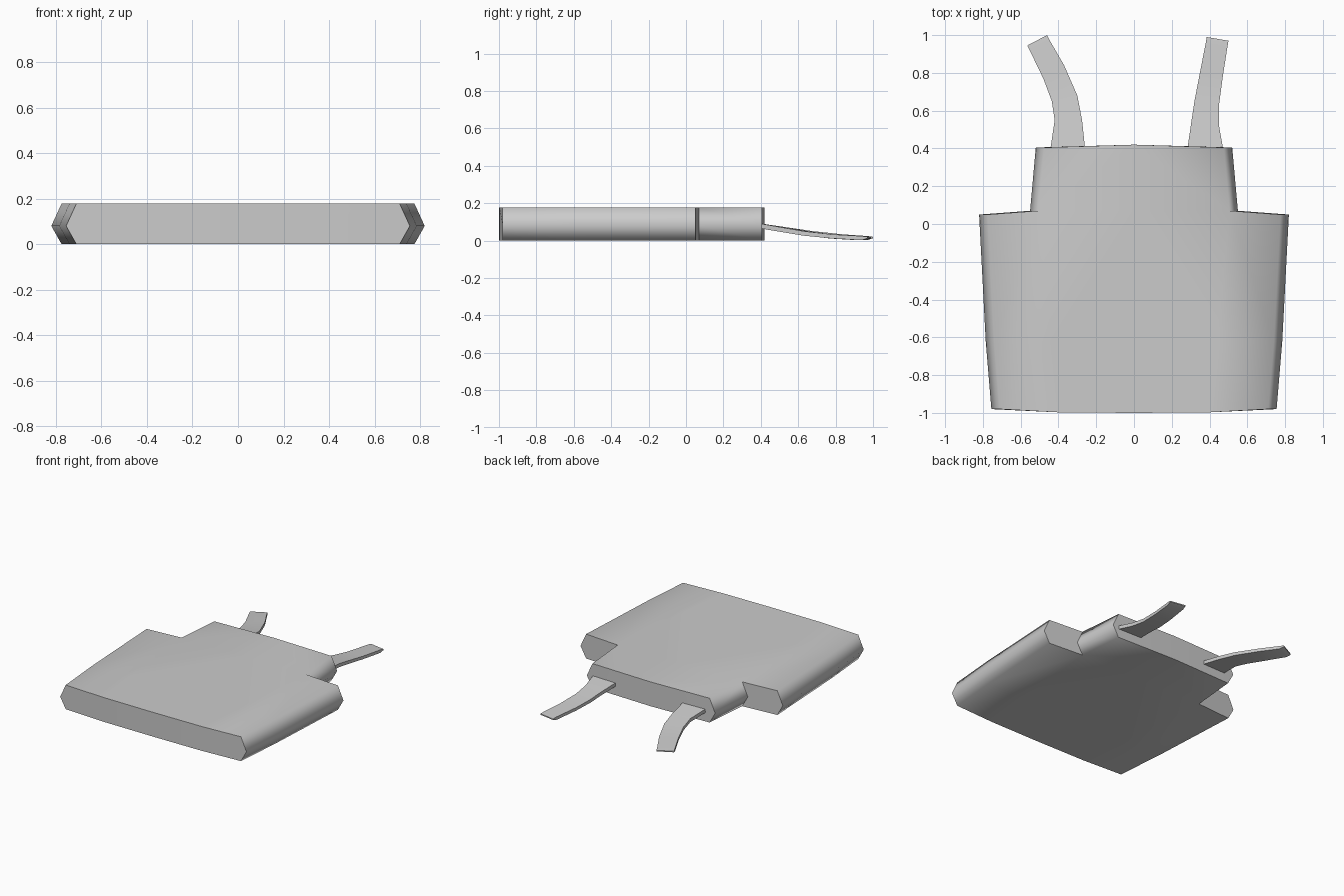
import bpy
import bmesh
import math

cube = bpy.data.objects.get("Cube")
if cube:
    bpy.data.objects.remove(cube)

grey = bpy.data.materials.new("light_grey")
grey.diffuse_color = (0.6, 0.6, 0.6, 1)
grey.use_nodes = True
grey.node_tree.nodes["Principled BSDF"].inputs["Base Color"].default_value = (0.6, 0.6, 0.6, 1)

MID, TOP, INSET = 0.08, 0.178, 0.045


def finish(bm, name, angle):
    bmesh.ops.remove_doubles(bm, verts=bm.verts, dist=0.0005)
    bmesh.ops.recalc_face_normals(bm, faces=bm.faces)
    mesh = bpy.data.meshes.new(name)
    bm.to_mesh(mesh)
    bm.free()
    mesh.materials.append(grey)
    obj = bpy.data.objects.new(name, mesh)
    bpy.context.collection.objects.link(obj)
    bpy.ops.object.select_all(action='DESELECT')
    obj.select_set(True)
    bpy.context.view_layer.objects.active = obj
    bpy.ops.object.shade_smooth_by_angle(angle=math.radians(angle))


def face(bm, points):
    bm.faces.new([bm.verts.new(p) for p in points])


def rim(x, y, side):
    """Top, bulging middle and bottom points of a body edge."""
    inner = side * (x - INSET)
    return [(inner, y, TOP), (side * x, y, MID), (inner, y, 0)]


# Body: wide case and narrower neck with bulging sides
# Each row: outer half width, outer y, inner column x, inner y, centre y
wide = [(0.755, -0.98, 0.40, -0.997, -1.0),
        (0.785, -0.62, 0.44, -0.62, -0.62),
        (0.82, 0.05, 0.505, 0.07, 0.07)]
# Each row: half width, outer y, centre y
neck = [(0.55, 0.07, 0.07), (0.52, 0.405, 0.42)]

bm = bmesh.new()
for side in (-1, 1):
    for a, b in zip(wide, wide[1:]):
        ra, rb = rim(a[0], a[1], side), rim(b[0], b[1], side)
        for k in (0, 1):
            face(bm, [ra[k], ra[k + 1], rb[k + 1], rb[k]])
        for k, z in ((0, TOP), (2, 0)):
            ia, ib = (side * a[2], a[3], z), (side * b[2], b[3], z)
            face(bm, [ra[k], rb[k], ib, ia])
            face(bm, [ia, ib, (0, b[4], z), (0, a[4], z)])

    # Neck sides, top and bottom
    a, b = neck
    ra, rb = rim(a[0], a[1], side), rim(b[0], b[1], side)
    for k in (0, 1):
        face(bm, [ra[k], ra[k + 1], rb[k + 1], rb[k]])
    for k, z in ((0, TOP), (2, 0)):
        face(bm, [ra[k], rb[k], (0, b[2], z), (0, a[2], z)])

    # Shoulder between case and neck, then the neck end
    outer = rim(wide[2][0], wide[2][1], side)
    face(bm, outer + ra[::-1])
    face(bm, rb + [(0, b[2], 0), (0, b[2], TOP)])

    # Front end
    f = wide[0]
    inner_top, inner_bottom = (side * f[2], f[3], TOP), (side * f[2], f[3], 0)
    face(bm, rim(f[0], f[1], side) + [inner_bottom, inner_top])
    face(bm, [inner_top, inner_bottom, (0, f[4], 0), (0, f[4], TOP)])
finish(bm, "body", 68)


# Legs: bent flat strips that droop to the ground and end in a thin tip
def leg(name, left, right):
    heights = [(0.068, 0.094), (0.044, 0.069), (0.026, 0.05),
               (0.011, 0.033), (0.002, 0.024), (0.012, 0.02)]
    strip = bmesh.new()
    rings = []
    for (lx, ly), (rx, ry), (low, high) in zip(left, right, heights):
        rings.append([strip.verts.new(p) for p in
                      ((lx, ly, low), (rx, ry, low), (rx, ry, high), (lx, ly, high))])
    for a, b in zip(rings, rings[1:]):
        for k in range(4):
            j = (k + 1) % 4
            strip.faces.new([a[k], a[j], b[j], b[k]])
    strip.faces.new(rings[0])
    strip.faces.new(rings[-1])
    finish(strip, name, 35)


leg("right_leg",
    [(-0.445, 0.38), (-0.42, 0.55), (-0.435, 0.65), (-0.48, 0.77), (-0.55, 0.915), (-0.565, 0.945)],
    [(-0.257, 0.38), (-0.275, 0.55), (-0.30, 0.68), (-0.37, 0.84), (-0.445, 0.97), (-0.46, 1.0)])
leg("left_leg",
    [(0.28, 0.38), (0.305, 0.55), (0.32, 0.65), (0.345, 0.78), (0.38, 0.96), (0.385, 0.99)],
    [(0.475, 0.38), (0.45, 0.52), (0.45, 0.63), (0.47, 0.78), (0.495, 0.94), (0.50, 0.97)])
